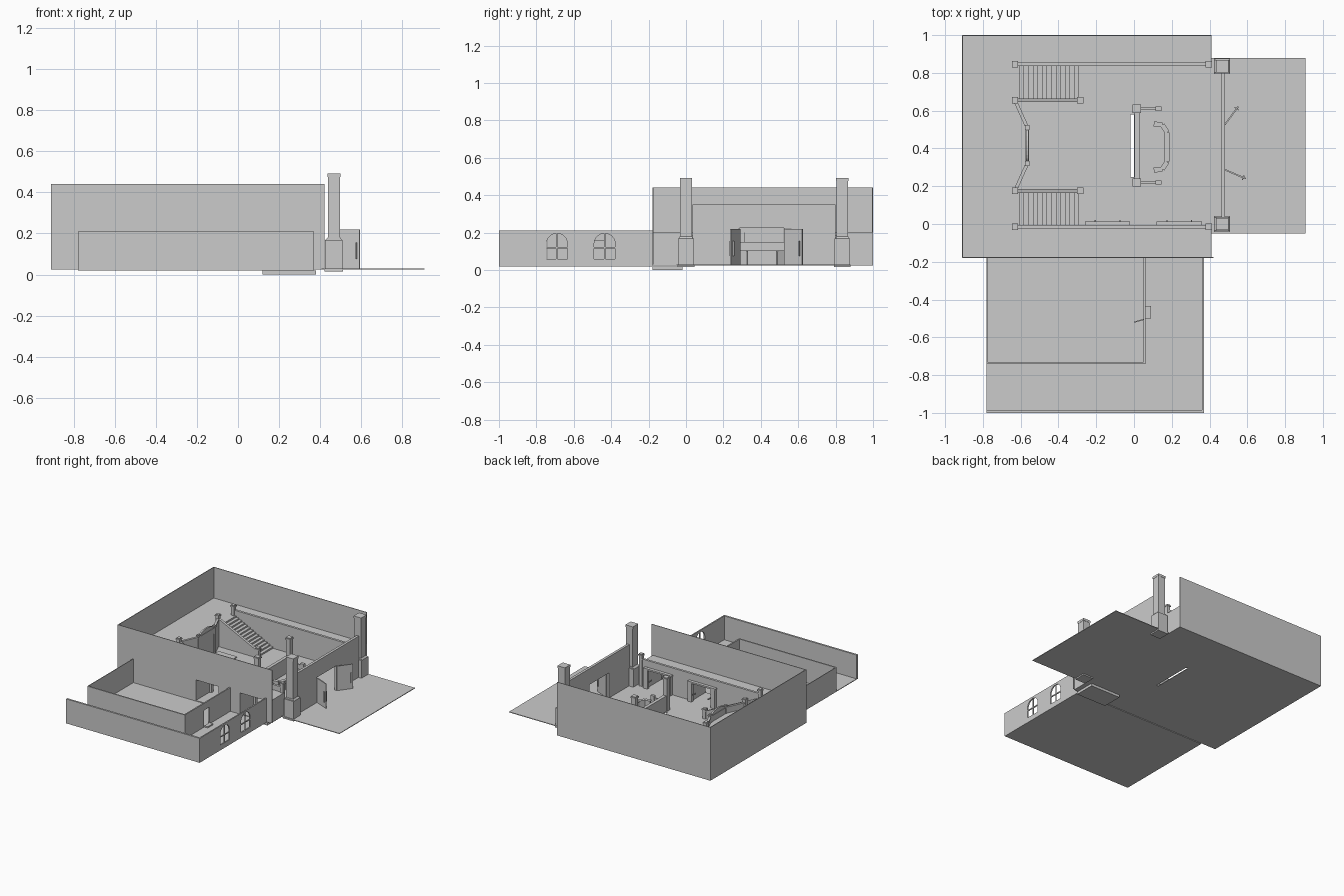
import bpy, bmesh, math
from mathutils import Vector

if "Cube" in bpy.data.objects:
    bpy.data.objects.remove(bpy.data.objects["Cube"])


def prism(name, pts, axis, a, b):
    """Extrude a 2D outline along an axis: x -> (y,z), y -> (x,z), z -> (x,y)."""
    def place(p, d):
        return {'x': (d, p[0], p[1]), 'y': (p[0], d, p[1]), 'z': (p[0], p[1], d)}[axis]
    bm = bmesh.new()
    lo = [bm.verts.new(place(p, a)) for p in pts]
    hi = [bm.verts.new(place(p, b)) for p in pts]
    n = len(pts)
    bm.faces.new(lo)
    bm.faces.new(hi)
    for i in range(n):
        bm.faces.new((lo[i], lo[(i + 1) % n], hi[(i + 1) % n], hi[i]))
    bmesh.ops.recalc_face_normals(bm, faces=bm.faces)
    me = bpy.data.meshes.new(name)
    bm.to_mesh(me)
    bm.free()
    ob = bpy.data.objects.new(name, me)
    bpy.context.collection.objects.link(ob)
    return ob


def box(name, x0, x1, y0, y1, z0, z1):
    return prism(name, [(x0, y0), (x1, y0), (x1, y1), (x0, y1)], 'z', z0, z1)


def beam(name, p, q, t, z0, z1):
    """Upright wall of thickness t between two plan points."""
    p, q = Vector(p), Vector(q)
    d = (q - p).normalized()
    n = Vector((-d.y, d.x)) * t / 2
    return prism(name, [p - n, q - n, q + n, p + n], 'z', z0, z1)


def x_wall(name, x0, x1, y0, y1, z0, z1, doors, top):
    """Wall running along x with door openings."""
    x = x0
    for a, b in doors:
        box(name, x, a, y0, y1, z0, z1)
        box(name + "_lintel", a, b, y0, y1, top, z1)
        x = b
    box(name, x, x1, y0, y1, z0, z1)


def y_wall(name, y0, y1, x0, x1, z0, z1, a, b, top):
    """Wall running along y with one door opening."""
    box(name, x0, x1, y0, a, z0, z1)
    box(name + "_lintel", x0, x1, a, b, top, z1)
    box(name, x0, x1, b, y1, z0, z1)


def post(name, x, y, w, z0, z1):
    box(name, x - w / 2, x + w / 2, y - w / 2, y + w / 2, z0, z1)
    c = w / 2 + 0.004
    box(name + "_cap", x - c, x + c, y - c, y + c, z1 - 0.015, z1 - 0.006)


F = 0.03      # hall floor level
M = 0.20      # gallery level
MID = 0.415   # hall symmetry line in y
T = 0.005
portals = [(-0.24, -0.04), (0.14, 0.34)]

# Hall floor with a slot behind the central screen
box("hall_floor", -0.91, -0.018, -0.18, 1, F - T, F)
box("hall_floor", 0.0, 0.41, -0.18, 1, F - T, F)
box("hall_floor", -0.018, 0, -0.18, 0.25, F - T, F)
box("hall_floor", -0.018, 0, 0.58, 1, F - T, F)
box("entrance_terrace", 0.41, 0.908, -0.05, 0.88, F - T, F)

# Hall outer walls
box("hall_back_wall", -0.91, 0.41, 1 - T, 1, F, 0.44)
box("hall_left_wall", -0.91, -0.91 + T, -0.18, 1, F, 0.44)
x_wall("hall_front_wall", -0.91, 0.42, -0.18, -0.18 + T, F, 0.44, portals, 0.19)

# U-shaped gallery with supporting walls below
box("gallery_front", -0.63, 0.41, -0.18, -0.01, M - 0.008, M)
box("gallery_back", -0.63, 0.41, 0.845, 1, M - 0.008, M)
edge = [(-0.63, 0.175), (-0.565, 0.32), (-0.565, 0.51), (-0.63, 0.655)]
prism("gallery_left", [(-0.91, -0.18), (-0.63, -0.18)] + edge +
      [(-0.63, 1), (-0.91, 1)], 'z', M - 0.008, M)
x_wall("gallery_front_support", -0.63, 0.41, -0.02, -0.012, F, M, portals, 0.18)
box("gallery_back_support", -0.63, 0.41, 0.845, 0.853, F, M)
for y0, y1 in [(-0.18, -0.01), (0.845, 1)]:
    box("gallery_end_panel", 0.405, 0.41, y0, y1, F, M)
for p, q in zip(edge, edge[1:]):
    beam("gallery_left_support", p, q, 0.01, F, M)
    beam("gallery_left_rail", p, q, 0.012, M, 0.24)
    beam("gallery_left_handrail", p, q, 0.018, 0.24, 0.248)
for y in (0.32, 0.51):
    post("gallery_inner_post", -0.565, y, 0.018, F, 0.265)

# Arched crest in the middle of the left railing
prism("rail_crest", [(MID + 0.085 * math.cos(i * math.pi / 10),
                      0.245 + 0.035 * math.sin(i * math.pi / 10))
                     for i in range(11)], 'x', -0.571, -0.559)

# Portal frames and passages under the front gallery
for a, b in portals:
    for x, s in ((a, 1), (b, -1)):
        box("portal_pilaster", x - 0.015, x + 0.02, -0.012, 0.012, F, 0.175)
        box("portal_knob", x + s * 0.035 - 0.003, x + s * 0.035 + 0.003,
            -0.012, 0.022, 0.09, 0.10)
        box("passage_side", x - 0.003, x + 0.003, -0.18, -0.01, F, M - 0.008)
    box("portal_header", a - 0.02, b + 0.02, -0.012, 0.012, 0.175, 0.187)
box("passage_base", 0.12, 0.38, -0.18, -0.02, 0.0, 0.02)

# Long gallery rails, stairs and stair rails, both sides of the hall
N = 14
x_top, x_low = -0.63, -0.29
dx, dz = (x_low - x_top) / N, (M - F) / N
stair = [(x_top, F), (x_low, F)]
for i in range(N):
    x, z = x_low - i * dx, F + (i + 1) * dz
    stair += [(x, z), (x - dx, z)]
for s in (-1, 1):
    yo, yi = MID + s * 0.43, MID + s * 0.24
    box("gallery_rail", -0.63, 0.40, yo - 0.005, yo + 0.005, M, 0.235)
    box("gallery_handrail", -0.63, 0.40, yo - 0.009, yo + 0.009, 0.235, 0.243)
    prism("stairs", stair, 'y', yi, yo)
    prism("stair_rail", [(x_top, F), (x_low, F), (x_low, F + 0.05), (x_top, M + 0.045)],
          'y', yi - 0.006, yi + 0.006)
    prism("stair_handrail", [(x_low, F + 0.05), (x_low, F + 0.058),
                             (x_top, M + 0.053), (x_top, M + 0.045)],
          'y', yi - 0.01, yi + 0.01)
    for x, y, z0, z1 in [(-0.63, yo, F, 0.28), (0.395, yo, F, 0.28),
                         (-0.63, yi, F, 0.28), (-0.285, yi, F, 0.11)]:
        post("rail_post", x, y, 0.026, z0, z1)

# Low dais below the left gallery
box("dais_lower", -0.57, -0.41, 0.255, 0.575, F, 0.037)
box("dais_upper", -0.56, -0.465, 0.31, 0.51, 0.037, 0.044)

# Central screen with tall posts and short arms
box("screen_panel", 0.003, 0.028, 0.22, 0.60, F, 0.15)
for s in (-1, 1):
    y = MID + s * 0.195
    post("screen_post", 0.015, y, 0.036, F, 0.29)
    box("screen_arm", 0.03, 0.115, y - 0.006, y + 0.006, F, 0.10)
    box("screen_arm_end", 0.115, 0.145, y - 0.011, y + 0.011, F, 0.115)

# Curved reception desk
desk = [(0.105, 0.285), (0.15, 0.29), (0.175, 0.33), (0.175, 0.485), (0.15, 0.525), (0.105, 0.53)]
for p, q in zip(desk, desk[1:]):
    beam("desk_front", p, q, 0.014, F, 0.098)
    beam("desk_top", p, q, 0.026, 0.098, 0.105)

# Entrance wall, pillars and open double doors
y_wall("entrance_wall", 0.035, 0.80, 0.462, 0.482, F, 0.35, 0.285, 0.525, 0.225)
for y in (0.0, 0.835):
    box("pillar_plinth", 0.42, 0.51, y - 0.045, y + 0.045, 0.015, 0.03)
    box("pillar_base", 0.424, 0.508, y - 0.042, y + 0.042, 0.03, 0.168)
    prism("pillar_taper", [(0.424, 0.168), (0.508, 0.168), (0.497, 0.18), (0.437, 0.18)],
          'y', y - 0.034, y + 0.034)
    box("pillar_shaft", 0.437, 0.497, y - 0.031, y + 0.031, 0.18, 0.475)
    box("pillar_cap", 0.435, 0.499, y - 0.033, y + 0.033, 0.475, 0.493)
for p, q in [((0.482, 0.287), (0.592, 0.240)), ((0.482, 0.527), (0.552, 0.622))]:
    beam("entrance_door", p, q, 0.008, F, 0.22)
    c = Vector(p).lerp(Vector(q), 0.88)
    d = (Vector(q) - Vector(p)).normalized()
    n = Vector((-d.y, d.x)) * 0.013
    beam("door_handle", c - n, c + n, 0.006, 0.075, 0.155)

# Side building: floor, outer walls, inner room
S, H = 0.02, 0.21
box("annex_floor", -0.78, 0.37, -1, -0.18, S, S + T)
box("annex_front_wall", -0.78, 0.37, -1, -0.985, S, H)
right = box("annex_right_wall", 0.36, 0.37, -0.985, -0.18, S, H)
box("inner_left_wall", -0.78, -0.775, -0.74, -0.18, S, H)
box("inner_front_wall", -0.78, 0.06, -0.74, -0.73, S, H)
y_wall("inner_right_wall", -0.73, -0.18, 0.05, 0.06, S, H, -0.505, -0.435, 0.155)
beam("inner_door", (0.052, -0.505), (0.0, -0.52), 0.006, S + T, 0.15)
box("door_step", 0.06, 0.09, -0.50, -0.435, S + T, 0.035)

# Arched windows with glazing bars
for y in (-0.69, -0.435):
    r, zs = 0.056, 0.14
    arch = [(y + r * math.cos(i * math.pi / 12), zs + r * math.sin(i * math.pi / 12))
            for i in range(13)] + [(y - r, 0.06), (y + r, 0.06)]
    cutter = prism("window_cutter", arch, 'x', 0.34, 0.39)
    cutter.hide_render = True
    mod = right.modifiers.new("window", 'BOOLEAN')
    mod.operation, mod.object, mod.solver = 'DIFFERENCE', cutter, 'EXACT'
    bpy.context.view_layer.objects.active = right
    bpy.ops.object.modifier_apply(modifier=mod.name)
    bpy.data.objects.remove(cutter)
    box("window_bar", 0.362, 0.368, y - 0.004, y + 0.004, 0.06, zs + r)
    box("window_bar", 0.362, 0.368, y - r, y + r, 0.116, 0.124)
